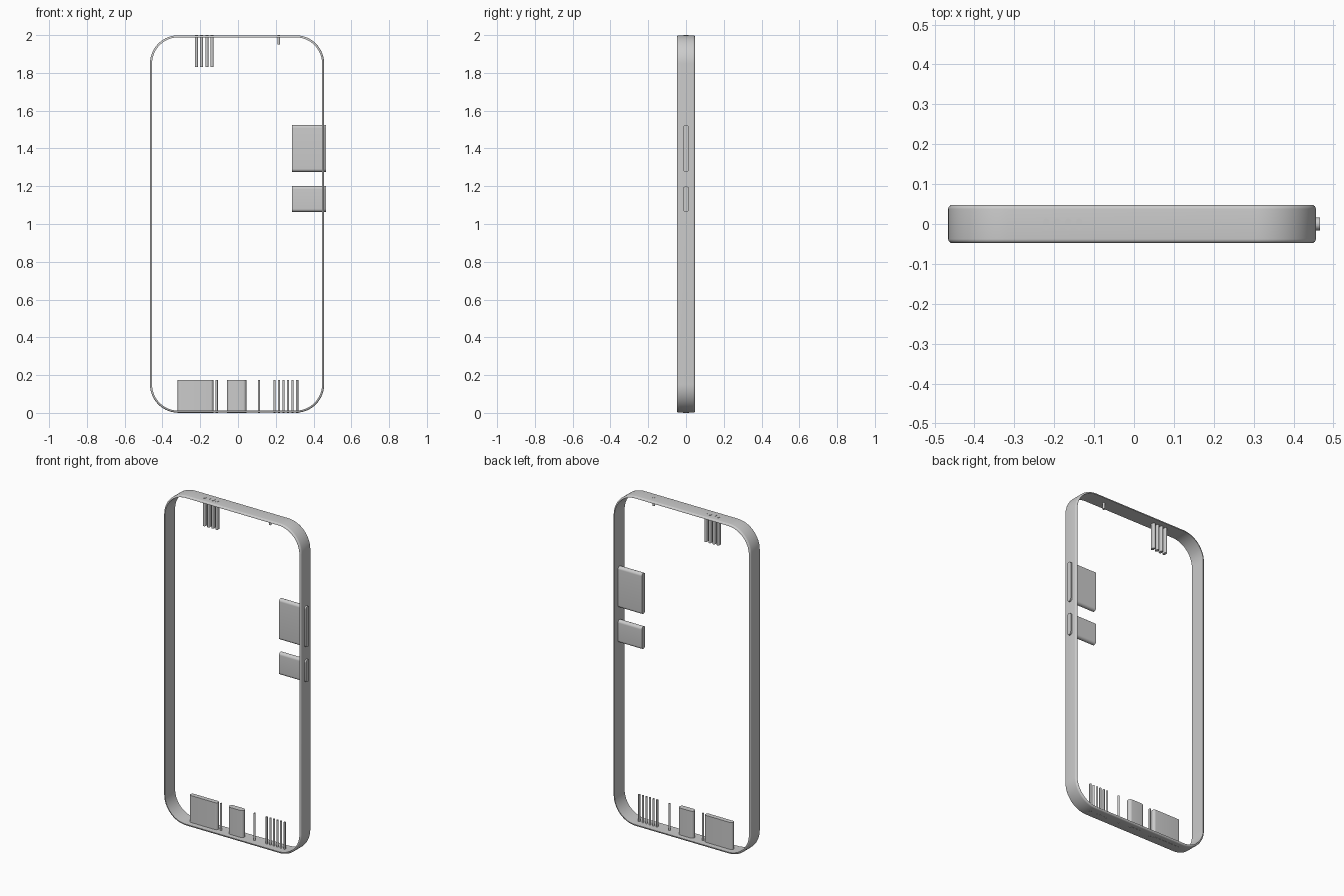
import bpy, bmesh, math
from mathutils import Vector

if "Cube" in bpy.data.objects:
    bpy.data.objects.remove(bpy.data.objects["Cube"])


def finish(name, bm):
    bmesh.ops.recalc_face_normals(bm, faces=bm.faces)
    mesh = bpy.data.meshes.new(name)
    bm.to_mesh(mesh)
    bm.free()
    ob = bpy.data.objects.new(name, mesh)
    bpy.context.collection.objects.link(ob)
    bpy.ops.object.select_all(action='DESELECT')
    ob.select_set(True)
    bpy.context.view_layer.objects.active = ob
    bpy.ops.object.shade_smooth_by_angle(angle=math.radians(35))
    return ob


def rounded_rect(hu, hv, r, steps):
    pts = []
    for i, (su, sv) in enumerate([(1, 1), (-1, 1), (-1, -1), (1, -1)]):
        for k in range(steps + 1):
            a = math.pi / 2 * (i + k / steps)
            pts.append((su * (hu - r) + r * math.cos(a),
                        sv * (hv - r) + r * math.sin(a)))
    return pts


def frame(cx, cz, hw, hh, radius, half_depth, wall, edge):
    # Cross-section as (inset, y): rounded outer edges, flat inner wall
    section = [(wall, -half_depth)]
    for k in range(7):
        a = math.pi / 2 * k / 6
        section.append((edge * (1 - math.sin(a)),
                        -half_depth + edge * (1 - math.cos(a))))
    section += [(i, -y) for i, y in reversed(section)]
    bm = bmesh.new()
    rings = []
    for inset, y in section:
        pts = rounded_rect(hw - inset, hh - inset, radius - inset, 20)
        rings.append([bm.verts.new((cx + u, y, cz + v)) for u, v in pts])
    n = len(rings[0])
    for i, ring in enumerate(rings):
        nxt = rings[(i + 1) % len(rings)]
        for j in range(n):
            k = (j + 1) % n
            bm.faces.new((ring[j], ring[k], nxt[k], nxt[j]))
    return finish("frame", bm)


def plug(name, axis, centre, half_len, half_thick, lo, hi):
    # Solid with a pill-shaped section in (u, y), running along x or z
    r = min(half_len, half_thick)
    pts = rounded_rect(half_len, half_thick, r, 8)
    bm = bmesh.new()
    ends = []
    for w in (lo, hi):
        if axis == 'z':
            ends.append([bm.verts.new(Vector((centre + u, y, w))) for u, y in pts])
        else:
            ends.append([bm.verts.new(Vector((w, y, centre + u))) for u, y in pts])
    bmesh.ops.remove_doubles(bm, verts=bm.verts, dist=1e-6)
    a, b = ([v for v in e if v.is_valid] for e in ends)
    bm.faces.new(a)
    bm.faces.new(b)
    for j in range(len(a)):
        k = (j + 1) % len(a)
        bm.faces.new((a[j], a[k], b[k], b[j]))
    return finish(name, bm)


# Outer band
frame(-0.005, 1.0, 0.461, 0.999, 0.15, 0.048, 0.011, 0.0105)

# Side buttons
plug("long_side_button", 'x', 1.40, 0.124, 0.016, 0.285, 0.466)
plug("short_side_button", 'x', 1.132, 0.068, 0.016, 0.285, 0.466)

# Top speaker slots and microphone
for i in range(4):
    plug(f"top_slot_{i + 1}", 'z', -0.22 + 0.0275 * i, 0.008, 0.014, 1.83, 2.0)
plug("top_microphone", 'z', 0.216, 0.007, 0.007, 1.95, 2.0)

# Bottom tray, charging port, screws and speaker holes
plug("card_tray", 'z', -0.225, 0.094, 0.014, 0.0, 0.175)
plug("charging_port", 'z', -0.007, 0.051, 0.017, 0.0, 0.175)
for side, x in (("left", -0.113), ("right", 0.111)):
    plug(f"{side}_screw", 'z', x, 0.006, 0.006, 0.0, 0.175)
for i in range(6):
    plug(f"bottom_speaker_hole_{i + 1}", 'z', 0.193 + 0.024 * i, 0.006, 0.006, 0.0, 0.175)
